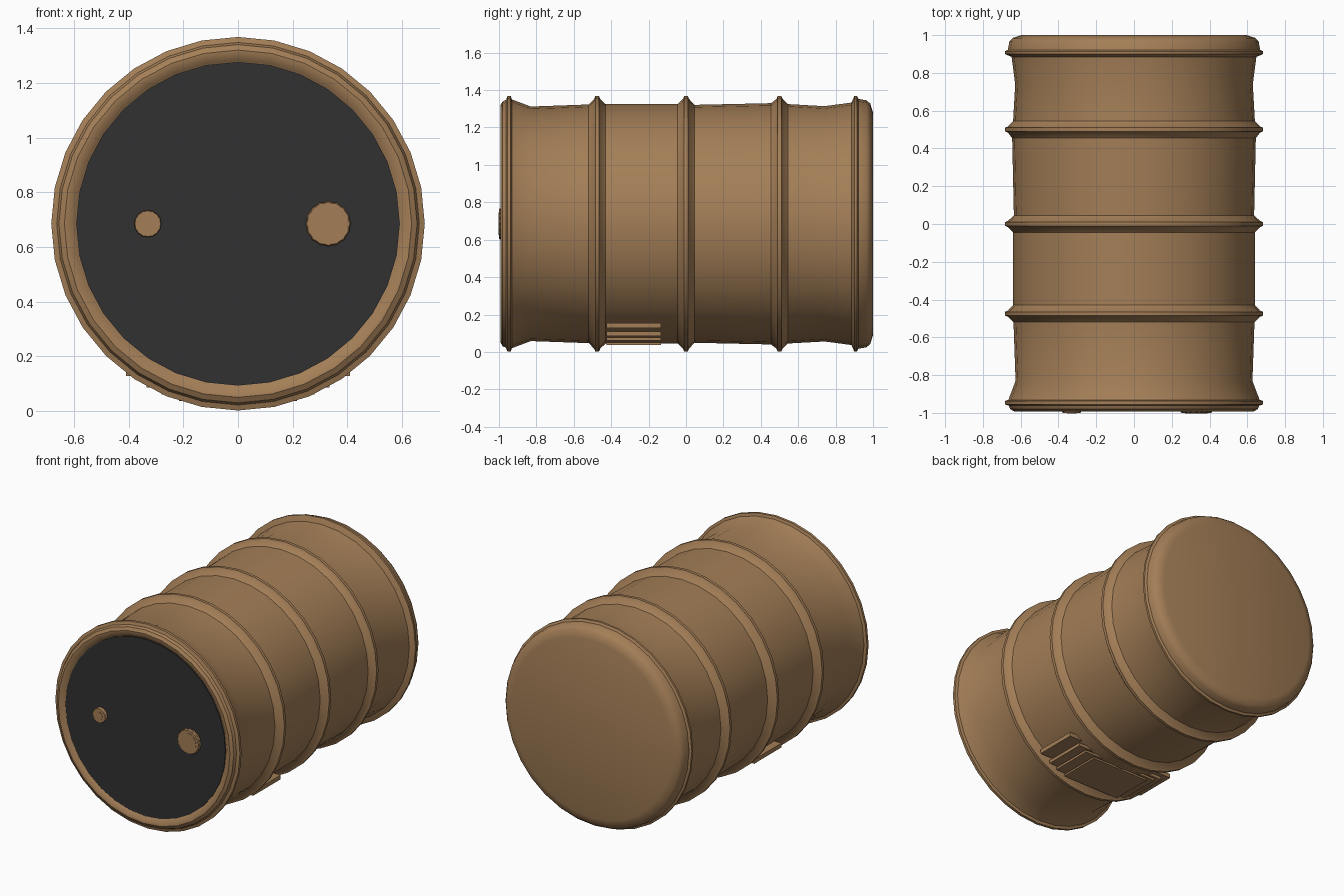
import bpy, bmesh, math
from mathutils import Vector

if "Cube" in bpy.data.objects:
    bpy.data.objects.remove(bpy.data.objects["Cube"])

AXIS_Z = 0.685


def material(name, colour):
    m = bpy.data.materials.new(name)
    m.use_nodes = True
    m.diffuse_color = (*colour, 1)
    m.node_tree.nodes["Principled BSDF"].inputs["Base Color"].default_value = (*colour, 1)
    return m


brown = material("rusty brown", (0.37, 0.21, 0.095))
black = material("lid black", (0.031, 0.031, 0.031))


def finish(bm, name, mat, angle):
    bmesh.ops.recalc_face_normals(bm, faces=bm.faces)
    mesh = bpy.data.meshes.new(name)
    bm.to_mesh(mesh)
    bm.free()
    mesh.materials.append(mat)
    obj = bpy.data.objects.new(name, mesh)
    bpy.context.collection.objects.link(obj)
    bpy.ops.object.select_all(action="DESELECT")
    obj.select_set(True)
    bpy.context.view_layer.objects.active = obj
    bpy.ops.object.shade_smooth_by_angle(angle=math.radians(angle))
    return obj


def lathe(name, profile, mat, sides=32, x=0, angle=35, knurl=0):
    """Turn (y, radius) points about the lengthwise axis and cap both ends."""
    bm = bmesh.new()
    rings = []
    for y, r in profile:
        ring = []
        for i in range(sides):
            a = 2 * math.pi * i / sides
            rr = r - knurl * (i % 2)
            ring.append(bm.verts.new((x + rr * math.sin(a), y, AXIS_Z + rr * math.cos(a))))
        rings.append(ring)
    for a, b in zip(rings, rings[1:]):
        for i in range(sides):
            j = (i + 1) % sides
            bm.faces.new((a[i], a[j], b[j], b[i]))
    bm.faces.new(rings[0])
    bm.faces.new(rings[-1])
    return finish(bm, name, mat, angle)


def rib(y, before, after, flare=0.045):
    """Profile of a raised hoop flaring out of the wall."""
    return [(y - flare, before), (y - 0.016, 0.668), (y - 0.01, 0.683),
            (y + 0.01, 0.683), (y + 0.016, 0.668), (y + flare, after)]


# Drum wall with front rim, hoops and rounded back
wall = [(-0.965, 0.58), (-0.975, 0.597), (-0.99, 0.615), (-0.992, 0.635), (-0.98, 0.655),
        (-0.962, 0.663), (-0.955, 0.683), (-0.937, 0.683), (-0.931, 0.665), (-0.83, 0.627)]
wall += rib(-0.475, 0.638, 0.64)
wall += rib(0, 0.64, 0.636)
wall += rib(0.5, 0.645, 0.64)
wall += [(0.74, 0.629), (0.885, 0.648), (0.894, 0.67), (0.9, 0.683), (0.914, 0.683),
         (0.922, 0.668), (0.965, 0.66), (0.985, 0.643), (1.0, 0.595)]
lathe("drum_body", wall, brown)

# Dark lid disc
lathe("front_lid", [(-0.978, 0.592), (-0.96, 0.592)], black)


# Bung plugs with a shallow recess
def plug(name, x, r, hole):
    lathe(name, [(-0.97, r), (-0.994, r), (-1.0, r * 0.95)], brown, 32, x, 30, r * 0.04)
    lathe(name + "_centre", [(-0.99, hole), (-1.002, hole)], brown, 24, x)


plug("large_plug", 0.33, 0.083, 0.06)
plug("small_plug", -0.33, 0.05, 0.026)

# Stepped slats passing under the belly
for i, (low, high, half) in enumerate([(0.128, 0.156, 0.41), (0.086, 0.108, 0.335),
                                       (0.06, 0.076, 0.28), (0.037, 0.05, 0.215)]):
    bm = bmesh.new()
    bmesh.ops.create_cube(bm, size=1)
    for v in bm.verts:
        v.co = Vector((v.co.x * 2 * half, -0.28 + v.co.y * 0.29, (low + high) / 2 + v.co.z * (high - low)))
    finish(bm, "belly_slat_%d" % (i + 1), brown, 30)
